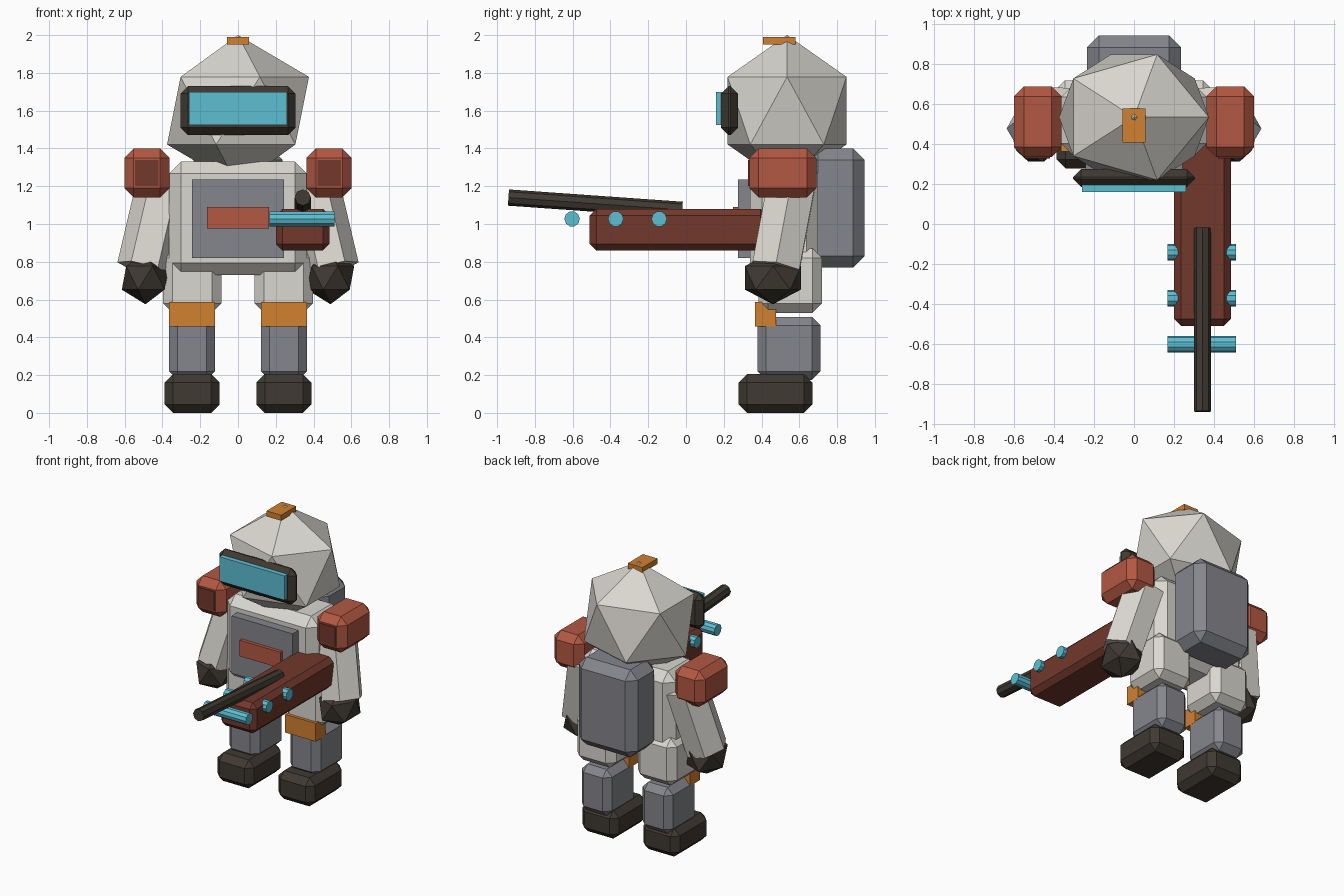
import bpy, bmesh
from mathutils import Vector, Matrix

cube = bpy.data.objects.get("Cube")
if cube:
    bpy.data.objects.remove(cube)


def material(name, rgb):
    m = bpy.data.materials.new(name)
    m.use_nodes = True
    m.diffuse_color = (*rgb, 1)
    m.node_tree.nodes["Principled BSDF"].inputs["Base Color"].default_value = (*rgb, 1)
    return m


WHITE = material("suit_white", (0.70, 0.68, 0.63))
GREY = material("panel_grey", (0.235, 0.24, 0.265))
DARK = material("rubber_dark", (0.05, 0.041, 0.031))
RED = material("armour_red", (0.45, 0.098, 0.055))
MAROON = material("weapon_maroon", (0.17, 0.04, 0.025))
ORANGE = material("accent_orange", (0.64, 0.22, 0.03))
CYAN = material("glow_cyan", (0.11, 0.52, 0.65))


def finish(name, bm, mat):
    bmesh.ops.recalc_face_normals(bm, faces=bm.faces)
    mesh = bpy.data.meshes.new(name)
    bm.to_mesh(mesh)
    bm.free()
    mesh.materials.append(mat)
    obj = bpy.data.objects.new(name, mesh)
    bpy.context.collection.objects.link(obj)
    return obj


def box(name, mat, x, y, z, chamfer=0):
    """Box from (min, max) ranges with optional single-cut chamfers."""
    bm = bmesh.new()
    bmesh.ops.create_cube(bm, size=1)
    for v in bm.verts:
        v.co = Vector([(r[0] + r[1]) / 2 + c * (r[1] - r[0])
                       for r, c in zip((x, y, z), v.co)])
    if chamfer:
        bmesh.ops.bevel(bm, geom=bm.edges[:], offset=chamfer, segments=1,
                        affect='EDGES', profile=0.5)
    return finish(name, bm, mat)


def gem(name, mat, centre, radii):
    """Twenty-sided low-poly ball."""
    bm = bmesh.new()
    bmesh.ops.create_icosphere(bm, subdivisions=1, radius=1)
    bmesh.ops.transform(bm, verts=bm.verts,
                        matrix=Matrix.Translation(centre) @ Matrix.Diagonal((*radii, 1)))
    return finish(name, bm, mat)


def rod(name, mat, start, end, radius, sides, spin=0):
    """Prism running between two points."""
    a, b = Vector(start), Vector(end)
    axis = b - a
    bm = bmesh.new()
    bmesh.ops.create_cone(bm, cap_ends=True, segments=sides, radius1=radius,
                          radius2=radius, depth=axis.length)
    turn = Vector((0, 0, 1)).rotation_difference(axis).to_matrix().to_4x4()
    bmesh.ops.transform(bm, verts=bm.verts, matrix=Matrix.Translation((a + b) / 2)
                        @ turn @ Matrix.Rotation(spin, 4, 'Z'))
    return finish(name, bm, mat)


# Head, visor and top cap
gem("helmet", WHITE, (0, 0.535, 1.6), (0.42, 0.37, 0.4))
box("visor_frame", DARK, (-0.305, 0.305), (0.185, 0.275), (1.47, 1.73), 0.04)
box("visor_glass", CYAN, (-0.26, 0.26), (0.16, 0.22), (1.525, 1.7))
box("helmet_cap", ORANGE, (-0.058, 0.058), (0.408, 0.58), (1.95, 1.99))

# Torso, chest panel and backpack
box("torso", WHITE, (-0.365, 0.365), (0.34, 0.7), (0.73, 1.33), 0.063)
box("chest_panel", GREY, (-0.243, 0.243), (0.275, 0.37), (0.82, 1.235))
box("chest_badge", RED, (-0.163, 0.163), (0.25, 0.3), (0.975, 1.09))
box("backpack", GREY, (-0.235, 0.235), (0.64, 0.945), (0.77, 1.4), 0.06)

# Paired limbs
for side, s in (("left", 1), ("right", -1)):
    def span(inner, outer):
        return sorted((s * inner, s * outer))

    box(side + "_shoulder", RED, span(0.363, 0.602), (0.335, 0.69), (1.14, 1.4), 0.05)
    box(side + "_shoulder_plate", MAROON, span(0.422, 0.545), (0.328, 0.337), (1.2, 1.34))

    # six-sided arm with a ridge facing forward
    rod(side + "_arm", WHITE, (s * 0.497, 0.475, 0.765), (s * 0.39, 0.56, 1.22),
        0.145, 6, spin=1.5708)
    gem(side + "_hand", DARK, (s * 0.49, 0.46, 0.715), (0.14, 0.174, 0.14))

    box(side + "_thigh", WHITE, span(0.087, 0.397), (0.385, 0.72), (0.53, 0.87), 0.05)
    box(side + "_shin", GREY, span(0.122, 0.364), (0.378, 0.712), (0.175, 0.508), 0.045)
    box(side + "_knee_pad", ORANGE, span(0.121, 0.365), (0.364, 0.476), (0.457, 0.588))
    box(side + "_boot", DARK, span(0.097, 0.388), (0.278, 0.67), (0, 0.205), 0.045)

# Heavy weapon held at the left side
box("weapon_body", MAROON, (0.2, 0.485), (-0.51, 0.43), (0.86, 1.08), 0.035)
rod("weapon_barrel", DARK, (0.343, -0.94, 1.14), (0.343, -0.02, 1.075), 0.043, 8)
for i, y in enumerate((-0.603, -0.372, -0.142)):
    rod("energy_cell_" + str(i + 1), CYAN, (0.168, y, 1.027), (0.512, y, 1.027), 0.041, 10)
